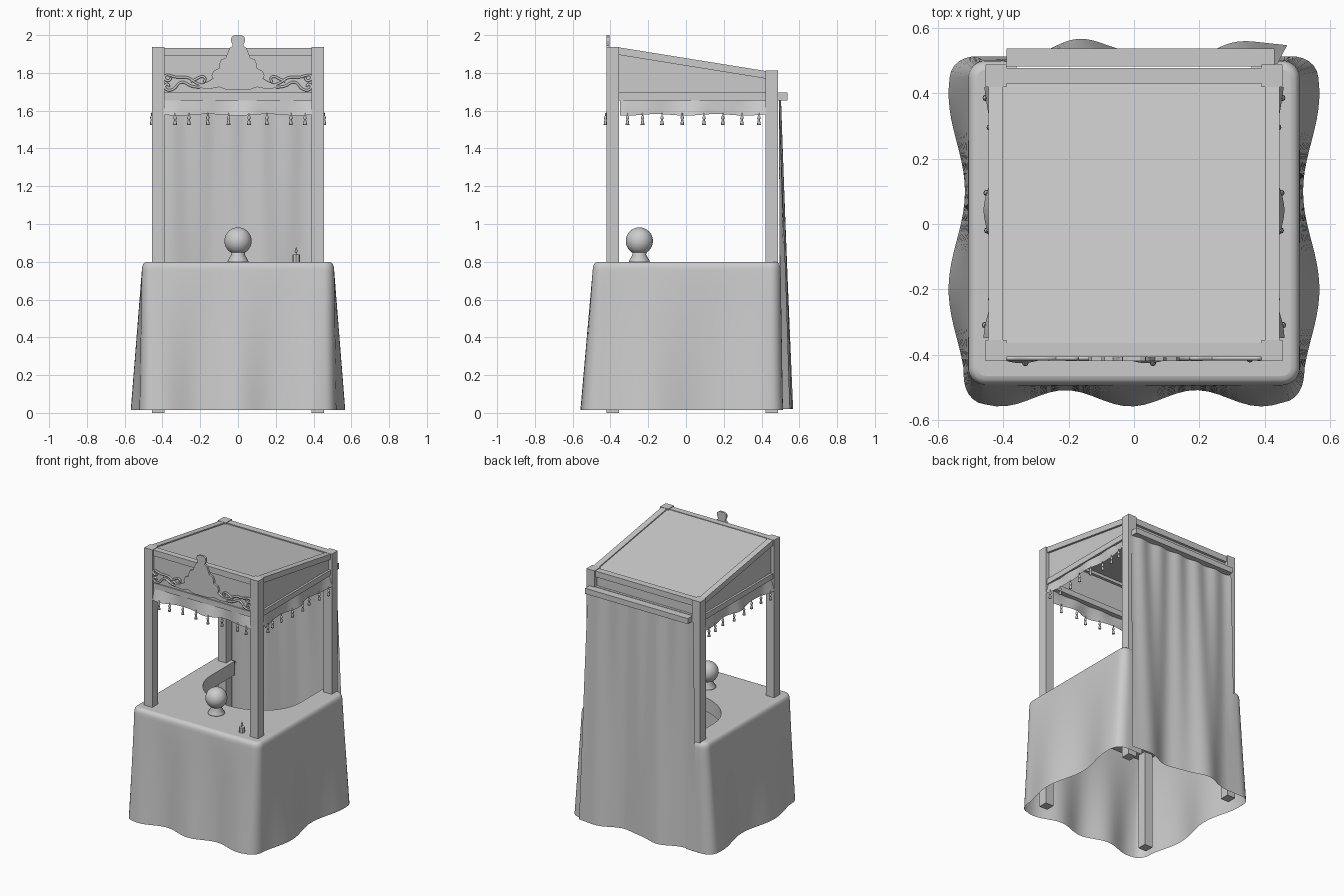
import bpy, bmesh, math
from math import sin, cos, pi

if "Cube" in bpy.data.objects:
    bpy.data.objects.remove(bpy.data.objects["Cube"])

def add_mesh(name, verts, faces, smooth=False):
    me = bpy.data.meshes.new(name)
    me.from_pydata(verts, [], faces)
    bm = bmesh.new()
    bm.from_mesh(me)
    bmesh.ops.recalc_face_normals(bm, faces=bm.faces)
    bm.to_mesh(me)
    bm.free()
    for p in me.polygons:
        p.use_smooth = smooth
    ob = bpy.data.objects.new(name, me)
    bpy.context.collection.objects.link(ob)
    return ob

def prism(name, pts, a, b, place):
    """Extrude a 2D outline from a to b; place(u, v, w) gives the 3D point."""
    n = len(pts)
    verts = [place(u, v, w) for w in (a, b) for u, v in pts]
    faces = [list(range(n)), list(range(n, 2 * n))]
    faces += [(i, (i + 1) % n, n + (i + 1) % n, n + i) for i in range(n)]
    return add_mesh(name, verts, faces)

def box(name, x0, x1, y0, y1, z0, z1):
    return prism(name, [(x0, y0), (x1, y0), (x1, y1), (x0, y1)], z0, z1, lambda u, v, w: (u, v, w))

def sheet(name, nu, nv, f):
    """Cloth grid: f(s, t) with s along the width and t from top to bottom."""
    verts = [f(i / nu, j / nv) for j in range(nv + 1) for i in range(nu + 1)]
    w = nu + 1
    faces = [(j*w + i, j*w + i + 1, (j+1)*w + i + 1, (j+1)*w + i) for j in range(nv) for i in range(nu)]
    return add_mesh(name, verts, faces, True)

def lathe(name, prof, cx, cy, n=10, smooth=True):
    verts = [(cx + r*cos(2*pi*k/n), cy + r*sin(2*pi*k/n), z) for r, z in prof for k in range(n)]
    faces = [(j*n + k, j*n + (k+1) % n, (j+1)*n + (k+1) % n, (j+1)*n + k)
             for j in range(len(prof) - 1) for k in range(n)]
    faces += [list(range(n)), list(range((len(prof)-1)*n, len(prof)*n))]
    return add_mesh(name, verts, faces, smooth)

YZ = lambda u, v, w: (w, u, v)
XZ = lambda u, v, w: (u, w, v)
slope = lambda y: 1.935 - 0.161 * (y + 0.355)

# Posts, side rails, sloped beams and gable panels
for s, side in ((-1, "left"), (1, "right")):
    x0, x1 = sorted((s * 0.39, s * 0.455))
    box(side + "_front_post", x0, x1, -0.42, -0.355, 0, 1.937)
    box(side + "_rear_post", x0, x1, 0.42, 0.488, 0, 1.812)
    r0, r1 = sorted((s * 0.402, s * 0.445))
    box(side + "_rail", r0, r1, -0.36, 0.43, 1.655, 1.695)
    a, b = -0.36, 0.425
    prism(side + "_sloped_beam", [(a, slope(a) - .04), (b, slope(b) - .04), (b, slope(b)), (a, slope(a))], r0, r1, YZ)
    prism(side + "_gable_panel", [(a, 1.69), (b, 1.69), (b, slope(b) - .03), (a, slope(a) - .03)], s * 0.415, s * 0.43, YZ)

# Front and rear cross members
box("front_top_beam", -0.395, 0.395, -0.408, -0.365, 1.89, 1.933)
box("front_rail", -0.395, 0.395, -0.408, -0.365, 1.655, 1.695)
box("front_panel", -0.395, 0.395, -0.4, -0.385, 1.69, 1.895)
box("rear_top_beam", -0.395, 0.395, 0.43, 0.478, 1.765, 1.808)
box("rear_panel", -0.395, 0.395, 0.445, 0.46, 1.69, 1.77)
box("rear_rail", -0.395, 0.395, 0.43, 0.478, 1.655, 1.695)
box("curtain_bar", -0.39, 0.43, 0.483, 0.537, 1.655, 1.695)

# Roof board
a, b = -0.366, 0.432
prism("roof", [(a, slope(a) - .025), (b, slope(b) - .025), (b, slope(b) - .008), (a, slope(a) - .008)], -0.405, 0.405, YZ)

# Carved crest: centre plate with scrolls on both sides
half = [(0.018, 2.0), (0.035, 1.99), (0.037, 1.97), (0.028, 1.945), (0.045, 1.93), (0.055, 1.905), (0.065, 1.88),
        (0.09, 1.87), (0.1, 1.845), (0.1, 1.825), (0.13, 1.81), (0.14, 1.785), (0.13, 1.765), (0.16, 1.745),
        (0.21, 1.74), (0.2, 1.72), (0.15, 1.715), (0.1, 1.725), (0.06, 1.71)]
prism("crest_plate", half + [(-x, z) for x, z in reversed(half)], -0.42, -0.406, XZ)
scrolls = [[(.13, 1.765), (.17, 1.735), (.22, 1.735), (.26, 1.785), (.33, 1.77), (.38, 1.8), (.4, 1.765), (.36, 1.75), (.355, 1.775)],
           [(.19, 1.725), (.25, 1.72), (.28, 1.76), (.32, 1.745), (.33, 1.715), (.38, 1.70), (.395, 1.74), (.365, 1.745), (.365, 1.725)],
           [(.25, 1.755), (.22, 1.765), (.195, 1.79), (.165, 1.775), (.18, 1.75)]]
for s in (-1, 1):
    for k, pts in enumerate(scrolls):
        cu = bpy.data.curves.new("scroll", 'CURVE')
        cu.dimensions = '3D'
        cu.bevel_depth, cu.bevel_resolution = 0.007, 1
        cu.use_fill_caps = True
        sp = cu.splines.new('NURBS')
        sp.points.add(len(pts) - 1)
        for p, (x, z) in zip(sp.points, pts):
            p.co = (s * x, -0.411, z, 1)
        sp.use_endpoint_u, sp.order_u, sp.resolution_u = True, 4, 5
        bpy.context.collection.objects.link(bpy.data.objects.new(f"crest_scroll_{k}", cu))

# Valance cloths with tassels on three sides
def valance(name, place, lo, hi, base, tassels):
    def f(s, t):
        u = lo + (hi - lo) * s
        out = base + t * (0.012 + 0.013 * sin(u * 17 + 1)) + 0.004 * sin(u * 31)
        return place(u, out, 1.66 - t * (0.082 + 0.004 * cos(u * 20)))
    sheet(name, 48, 4, f)
    for u in tassels:
        x, y, _ = f((u - lo) / (hi - lo), 1)
        lathe(name + "_tassel", [(.003, 1.588), (.003, 1.574), (.008, 1.568), (.009, 1.56),
                                 (.005, 1.552), (.008, 1.54), (.01, 1.525)], x, y, 8)

valance("front_valance", lambda u, o, z: (u, -o, z), -0.388, 0.388, 0.398,
        (-.333, -.26, -.16, -.05, .058, .153, .28, .355))
for s, side in ((-1, "left"), (1, "right")):
    valance(side + "_valance", lambda u, o, z: (s * o, u, z), -0.35, 0.42, 0.432,
            (-.31, -.23, -.127, -.02, .095, .195, .296, .386))

# Counter outline: open U running back, left, front, right, back
X, Y0, Y1, R = 0.48, -0.465, 0.472, 0.025
out = [(-0.36, Y1, 0, 1), (-0.42, Y1, 0, 1)]            # x, y, normal x, normal y
corners = [(-X + R, Y1 - R, 90), (-X + R, Y0 + R, 180), (X - R, Y0 + R, 270), (X - R, Y1 - R, 0)]
N = 28
for k, (cx, cy, a0) in enumerate(corners):
    for i in range(9):
        a = math.radians(a0 + i * 90 / 8)
        out.append((cx + R*cos(a), cy + R*sin(a), cos(a), sin(a)))
    if k < 3:
        px, py, nx, ny = out[-1]
        ex, ey, b0 = corners[k + 1]
        qx, qy = ex + R*cos(math.radians(b0)), ey + R*sin(math.radians(b0))
        out += [(px + (qx-px)*i/N, py + (qy-py)*i/N, nx, ny) for i in range(1, N)]
out += [(0.42, Y1, 0, 1), (0.36, Y1, 0, 1)]

# Counter top with rounded bay cut in from the back
bay = [(0.36*cos(pi*i/28), 0.2 - 0.31*sin(pi*i/28)) for i in range(29)]
prism("counter_top", [(x, y) for x, y, _, _ in out] + bay, 0.7, 0.8, lambda u, v, w: (u, v, w))

# Draped cloth skirt
levels = [(0.0, 0.8), (0.012, 0.797), (0.021, 0.789), (0.027, 0.775), (0.029, 0.755)]
levels += [(None, 0.755 - 0.74 * i / 8) for i in range(1, 9)]
verts = []
for off, z in levels:
    for x, y, nx, ny in out:
        o = off
        if o is None:
            t = (0.755 - z) / 0.74
            front = 0.04 + 0.025 * cos(2*pi*(x + 0.01) / 0.4) if ny < 0 else 0.012
            flank = 0.034 + 0.025 * cos(2*pi*(y + 0.2) / 0.6)
            o = 0.029 + t * (nx*nx*flank + ny*ny*front)
        verts.append((x + nx*o, y + ny*o, z))
n = len(out)
add_mesh("table_cloth", verts, [(j*n + i, j*n + i + 1, (j+1)*n + i + 1, (j+1)*n + i)
                                for j in range(len(levels) - 1) for i in range(n - 1)], True)

# Back curtain
def curtain(s, t):
    x = -0.41 + 0.85 * s + t * 0.06 * (s - 0.5)
    y = 0.497 + 0.006 * sin(x * 40) * (1 - t) + t * (0.035 + 0.03 * cos(2*pi*(x + 0.15) / 0.53) + 0.006 * sin(x * 27))
    return (x, y, 1.66 - 1.64 * t)
sheet("back_curtain", 64, 12, curtain)

# Glass ball on its stand
bpy.ops.mesh.primitive_uv_sphere_add(segments=32, ring_count=16, radius=0.072, location=(0, -0.247, 0.91))
ball = bpy.context.object
ball.name = "glass_ball"
for p in ball.data.polygons:
    p.use_smooth = True
lathe("ball_stand", [(0.056, 0.8), (0.054, 0.806), (0.036, 0.838), (0.038, 0.852)], 0, -0.247, 24)

# Candle with flame
lathe("candle", [(0.02, 0.8), (0.02, 0.838)], 0.308, -0.395, 8, False)
lathe("candle_flame", [(0.002, 0.835), (0.002, 0.845), (0.008, 0.855), (0.001, 0.877)], 0.308, -0.395, 8)
